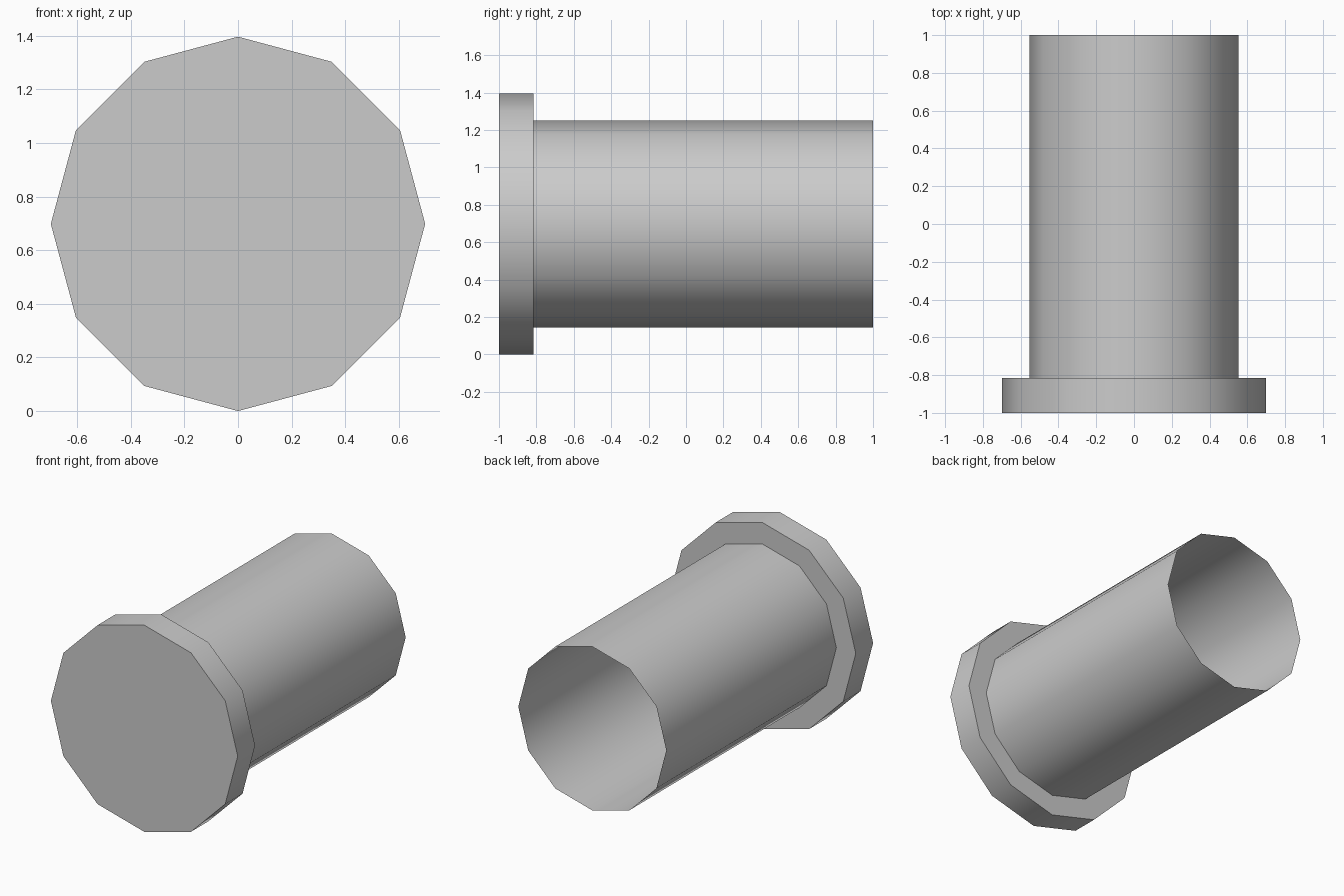
import bpy, bmesh, math

SIDES = 12
HEAD_R, SHANK_R = 0.698, 0.553
FRONT, STEP, BACK = -1.0, -0.815, 1.0

cube = bpy.data.objects.get("Cube")
if cube:
    bpy.data.objects.remove(cube, do_unlink=True)

grey = bpy.data.materials.new("plain grey")
grey.use_nodes = True
colour = (0.6, 0.6, 0.6, 1)
grey.diffuse_color = colour
grey.node_tree.nodes["Principled BSDF"].inputs["Base Color"].default_value = colour


def ring(bm, radius, y):
    """Twelve points around the y axis, one straight up."""
    return [bm.verts.new((radius * math.sin(a), y, HEAD_R + radius * math.cos(a)))
            for a in (math.tau * i / SIDES for i in range(SIDES))]


def bridge(bm, a, b):
    for i in range(SIDES):
        j = (i + 1) % SIDES
        bm.faces.new((a[i], b[i], b[j], a[j]))


# One open shell: front disc, head rim, shoulder, hollow shank
bm = bmesh.new()
rings = [ring(bm, r, y) for r, y in
         ((HEAD_R, FRONT), (HEAD_R, STEP), (SHANK_R, STEP), (SHANK_R, BACK))]
bm.faces.new(rings[0])
for a, b in zip(rings, rings[1:]):
    bridge(bm, a, b)
bmesh.ops.recalc_face_normals(bm, faces=bm.faces)
# Make the front disc face forward, so the whole shell faces outward
bm.faces.ensure_lookup_table()
if bm.faces[0].normal.y > 0:
    bmesh.ops.reverse_faces(bm, faces=bm.faces)

mesh = bpy.data.meshes.new("flanged_tube")
bm.to_mesh(mesh)
bm.free()
mesh.materials.append(grey)
tube = bpy.data.objects.new("flanged_tube", mesh)
bpy.context.collection.objects.link(tube)

# Smooth round the sides, sharp at the rims
bpy.ops.object.select_all(action="DESELECT")
tube.select_set(True)
bpy.context.view_layer.objects.active = tube
bpy.ops.object.shade_smooth_by_angle(angle=math.radians(40))
